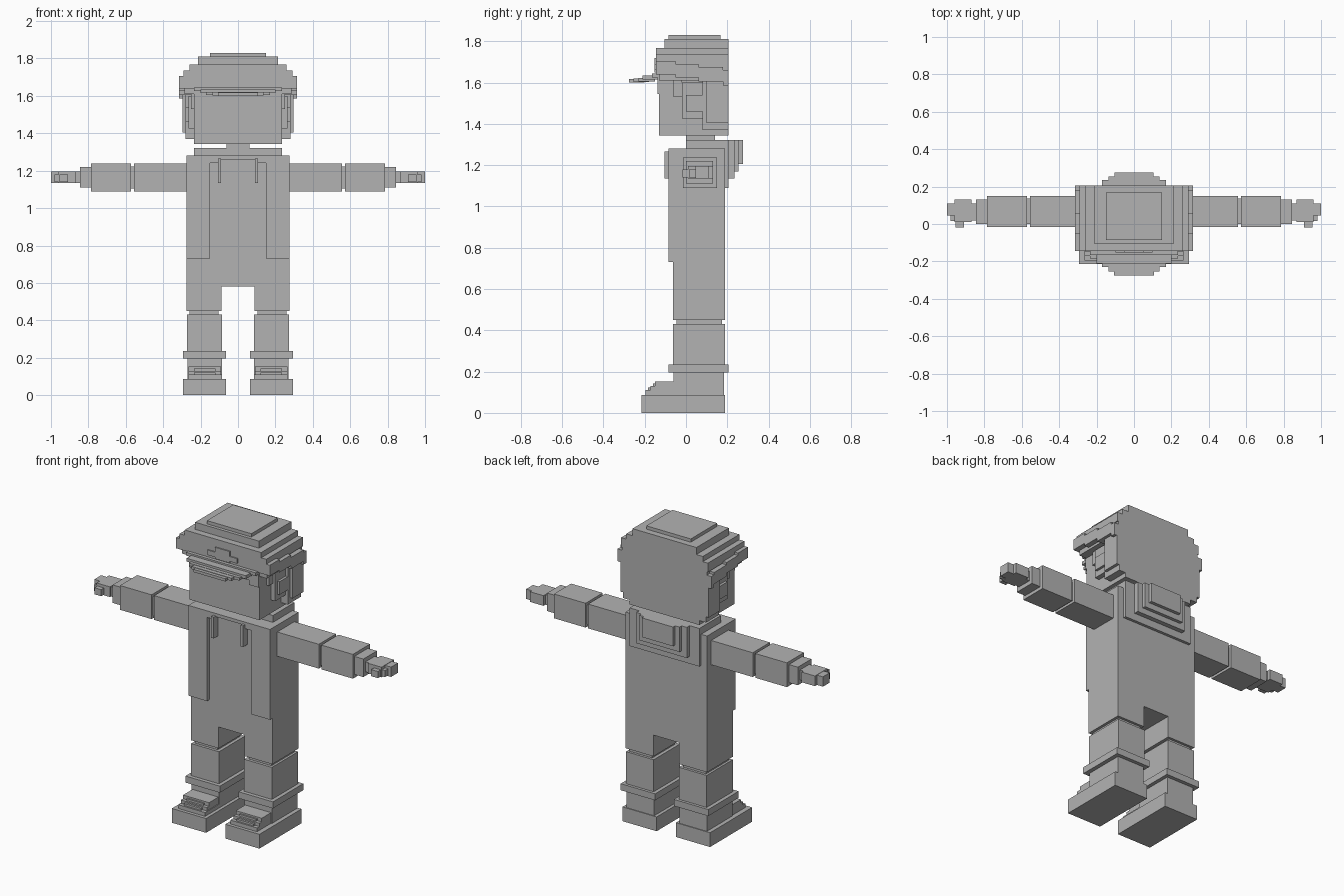
import bpy, bmesh

grey = bpy.data.materials.new("plain_grey")
grey.diffuse_color = (0.45, 0.45, 0.45, 1)


def part(name, boxes, mirror=False):
    """One object from boxes (x0, x1, y0, y1, z0, z1), optionally mirrored in x."""
    bm = bmesh.new()
    for x0, x1, y0, y1, z0, z1 in boxes:
        vs = bmesh.ops.create_cube(bm, size=1)["verts"]
        for v in vs:
            v.co = (x1 if v.co.x > 0 else x0,
                    y1 if v.co.y > 0 else y0,
                    z1 if v.co.z > 0 else z0)
    me = bpy.data.meshes.new(name)
    bm.to_mesh(me)
    bm.free()
    me.materials.append(grey)
    ob = bpy.data.objects.new(name, me)
    bpy.context.collection.objects.link(ob)
    if mirror:
        ob.modifiers.new("mirror", "MIRROR")
    return ob


def mid(w, *rest):
    """Box centred on x = 0 with half width w."""
    return (-w, w) + rest


# Shoes with stepped tongues and lace ridges
part("shoes", [(0.065, 0.295, -0.215, 0.19, 0, 0.087),
               (0.085, 0.265, -0.195, 0, 0.087, 0.11),
               (0.09, 0.265, -0.172, 0, 0.11, 0.13),
               (0.12, 0.235, -0.185, 0, 0.11, 0.122),
               (0.09, 0.265, -0.15, 0, 0.13, 0.152),
               (0.12, 0.235, -0.16, 0, 0.13, 0.142)], True)

# Trouser legs
part("ankles", [(0.085, 0.27, -0.06, 0.185, 0.087, 0.195)], True)
part("trouser_cuffs", [(0.063, 0.295, -0.085, 0.207, 0.195, 0.235)], True)
part("lower_legs", [(0.085, 0.272, -0.062, 0.19, 0.235, 0.43)], True)
part("knees", [(0.105, 0.258, -0.045, 0.175, 0.425, 0.455)], True)
part("upper_legs", [(0.087, 0.275, -0.062, 0.19, 0.45, 0.58)], True)

# Torso, open jacket fronts and drawstrings
part("torso", [mid(0.275, -0.062, 0.19, 0.58, 1.28)])
part("jacket_fronts", [(0.15, 0.275, -0.085, -0.06, 0.73, 1.28),
                       (0.105, 0.15, -0.085, -0.06, 1.24, 1.28)], True)
part("drawstrings", [(0.09, 0.107, -0.105, -0.06, 1.135, 1.265)], True)
part("neckline", [mid(0.107, -0.085, -0.06, 1.26, 1.28)])

# Neck, collar and folded hood
part("neck", [mid(0.062, 0, 0.14, 1.27, 1.36)])
part("collar", [(0.062, 0.235, 0, 0.19, 1.28, 1.322)], True)
part("hood", [mid(0.235, 0.165, 0.207, 1.09, 1.322),
              mid(0.17, 0.2, 0.235, 1.135, 1.322),
              mid(0.135, 0.23, 0.255, 1.17, 1.322),
              mid(0.105, 0.25, 0.275, 1.205, 1.322)])

# Arms, wrists and hands
part("upper_arms", [(0.27, 0.555, -0.015, 0.15, 1.09, 1.238)], True)
part("elbows", [(0.55, 0.575, 0, 0.135, 1.105, 1.222)], True)
part("forearms", [(0.572, 0.785, -0.015, 0.15, 1.09, 1.238)], True)
part("wrists", [(0.78, 0.845, 0, 0.13, 1.11, 1.22)], True)
part("hands", [(0.84, 0.88, 0.02, 0.11, 1.135, 1.195),
               (0.87, 0.96, 0.01, 0.13, 1.135, 1.197),
               (0.95, 1.0, 0.045, 0.11, 1.135, 1.195),
               (0.91, 0.955, -0.018, 0.02, 1.14, 1.18),
               (0.95, 0.98, 0.015, 0.05, 1.14, 1.18)], True)

# Head
part("head", [mid(0.235, -0.13, 0.207, 1.343, 1.62)])
part("fringe", [mid(0.235, -0.138, -0.12, 1.585, 1.64),
                (0.04, 0.17, -0.138, -0.12, 1.572, 1.6),
                (0.17, 0.235, -0.138, -0.12, 1.545, 1.6)], True)
part("ears", [(0.22, 0.265, -0.02, 0.08, 1.425, 1.6),
              (0.26, 0.28, 0, 0.08, 1.46, 1.54)], True)
part("sideburns", [(0.22, 0.25, -0.06, -0.02, 1.53, 1.63)], True)
part("back_hair", [(0.22, 0.28, 0.08, 0.207, 1.37, 1.62),
                   (0.22, 0.298, 0.1, 0.207, 1.405, 1.62)], True)

# Cap: stacked crown, tilted stepped band, small front crest
part("cap_crown", [mid(0.15, -0.085, 0.168, 1.80, 1.83),
                   mid(0.215, -0.105, 0.207, 1.765, 1.81),
                   mid(0.258, -0.145, 0.207, 1.735, 1.767),
                   mid(0.292, -0.145, 0.207, 1.68, 1.735),
                   mid(0.285, -0.13, 0.207, 1.61, 1.70)])
part("cap_band", [mid(0.316, -0.145, -0.05, 1.64, 1.705),
                  mid(0.316, -0.05, 0.06, 1.625, 1.69),
                  mid(0.316, 0.06, 0.18, 1.605, 1.675),
                  mid(0.316, 0.18, 0.207, 1.585, 1.66)])
part("cap_crest", [mid(0.1, -0.152, -0.14, 1.66, 1.69),
                   mid(0.05, -0.152, -0.14, 1.65, 1.72)])
part("visor", [mid(0.235, -0.165, -0.12, 1.625, 1.645),
               mid(0.2, -0.21, -0.12, 1.615, 1.635),
               mid(0.17, -0.23, -0.15, 1.605, 1.622),
               mid(0.135, -0.255, -0.18, 1.603, 1.62),
               mid(0.108, -0.275, -0.2, 1.6, 1.617)])
